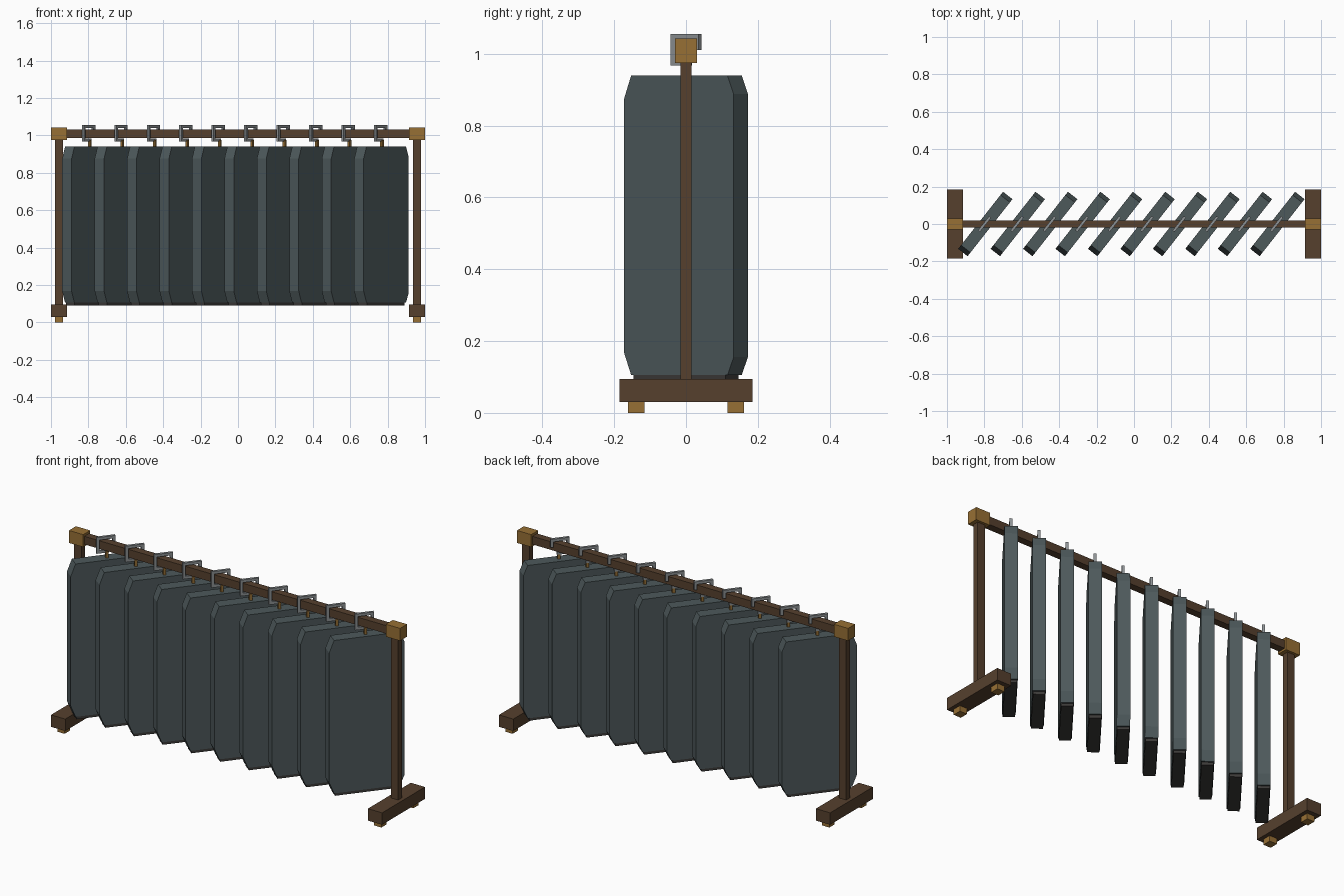
import bpy, bmesh, math
from mathutils import Matrix

if "Cube" in bpy.data.objects:
    bpy.data.objects.remove(bpy.data.objects["Cube"])


def mat(name, rgb):
    m = bpy.data.materials.new(name)
    m.diffuse_color = (*rgb, 1)
    m.use_nodes = True
    m.node_tree.nodes["Principled BSDF"].inputs["Base Color"].default_value = m.diffuse_color
    return m


WOOD = mat("dark_wood", (0.093, 0.051, 0.027))
BRASS = mat("brass", (0.31, 0.16, 0.035))
CLOTH = mat("slate_cloth", (0.075, 0.1, 0.105))
HEM = mat("hem", (0.045, 0.042, 0.04))
STEEL = mat("steel", (0.27, 0.29, 0.3))


def finish(bm, name, material, place):
    bmesh.ops.recalc_face_normals(bm, faces=bm.faces)
    me = bpy.data.meshes.new(name)
    bm.to_mesh(me)
    bm.free()
    me.materials.append(material)
    ob = bpy.data.objects.new(name, me)
    ob.matrix_world = place
    bpy.context.collection.objects.link(ob)
    return ob


def box(name, lo, hi, material, place=Matrix()):
    bm = bmesh.new()
    bmesh.ops.create_cube(bm, size=1)
    for v in bm.verts:
        v.co = [(a + b) / 2 + c * (b - a) for a, b, c in zip(lo, hi, v.co)]
    return finish(bm, name, material, place)


def slab(name, profile, thick, material, place=Matrix()):
    """Extrude an XZ outline along Y, centred on y = 0."""
    bm = bmesh.new()
    face = bm.faces.new([bm.verts.new((x, -thick / 2, z)) for x, z in profile])
    ext = bmesh.ops.extrude_face_region(bm, geom=[face])
    for v in ext["geom"]:
        if isinstance(v, bmesh.types.BMVert):
            v.co.y += thick
    return finish(bm, name, material, place)


# End stands: foot beam, pads, post, corner block
for s, side in ((-1, "left"), (1, "right")):
    at = Matrix.Translation((s * 0.957, 0, 0))
    box(side + "_foot", (-0.043, -0.185, 0.03), (0.043, 0.185, 0.095), WOOD, at)
    for y, end in ((-0.138, "front"), (0.138, "back")):
        box(f"{side}_{end}_pad", (-0.022, y - 0.023, 0), (0.022, y + 0.023, 0.03), BRASS, at)
    box(side + "_post", (-0.022, -0.016, 0.095), (0.022, 0.016, 0.976), WOOD, at)
    box(side + "_corner_block", (-0.043, -0.03, 0.975), (0.043, 0.03, 1.043), BRASS, at)

# Top rail
box("rail", (-0.915, -0.02, 0.986), (0.915, 0.02, 1.03), WOOD)

# Hanging panels, turned on the rail
L = 0.194
outline = [(-L + 0.025, 0.105), (L - 0.022, 0.105), (L, 0.155), (L, 0.888),
           (L - 0.022, 0.94), (-L + 0.025, 0.94), (-L, 0.875), (-L, 0.167)]
hook = [(-0.049, 0.967), (0.016, 0.967), (0.016, 0.982), (-0.034, 0.982),
        (-0.034, 1.04), (0.034, 1.04), (0.034, 1.01), (0.049, 1.01),
        (0.049, 1.055), (-0.049, 1.055)]
turn = Matrix.Rotation(math.radians(51.8), 4, 'Z')
for i in range(10):
    x = -0.795 + 0.1735 * i
    at = Matrix.Translation((x, 0, 0)) @ turn
    slab(f"panel_{i + 1}", outline, 0.064, CLOTH, at)
    box(f"hem_{i + 1}", (-0.163, -0.029, 0.09), (0.163, 0.029, 0.106), HEM, at)
    slab(f"hook_{i + 1}", hook, 0.014, STEEL, Matrix.Translation((x - 0.004, 0, 0)) @ turn)
    box(f"stem_{i + 1}", (-0.007, -0.007, 0.935), (0.007, 0.007, 0.975), BRASS,
        Matrix.Translation((0.003, 0, 0)) @ at)
